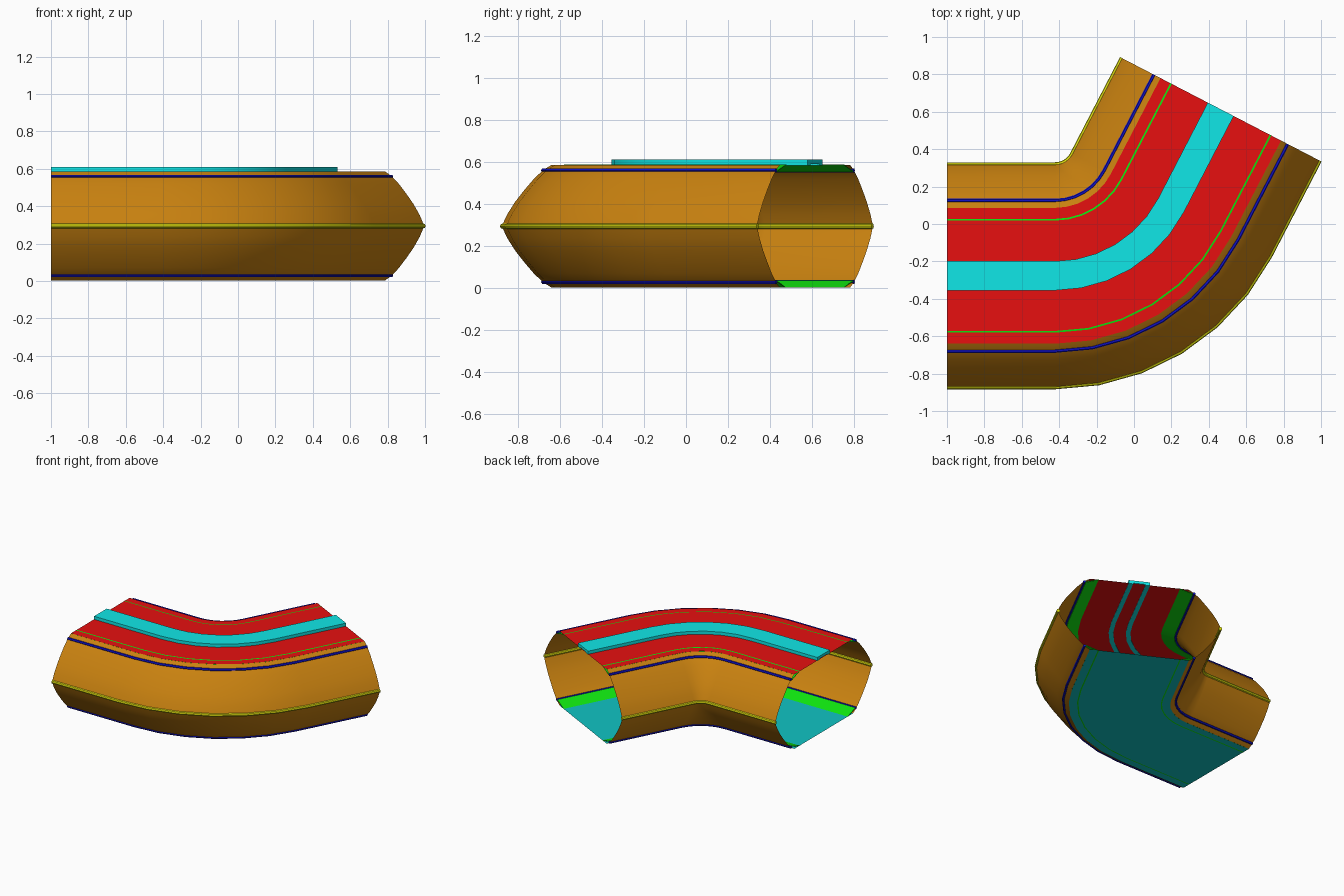
import bpy, bmesh, math
from mathutils import Vector

cube = bpy.data.objects.get("Cube")
if cube:
    bpy.data.objects.remove(cube, do_unlink=True)


def material(name, r, g, b):
    m = bpy.data.materials.new(name)
    m.use_nodes = True
    m.diffuse_color = (r, g, b, 1)
    m.node_tree.nodes["Principled BSDF"].inputs["Base Color"].default_value = (r, g, b, 1)
    return m


LOW = 0.005
orange = material("orange wall", 0.58, 0.22, LOW)
red = material("red ceiling", 0.8, LOW, LOW)
teal = material("teal floor", LOW, 0.55, 0.55)
cyan = material("cyan strip", LOW, 0.8, 0.8)
green = material("green chamfer", LOW, 0.8, LOW)
blue = material("blue trim", LOW, LOW, 0.6)
yellow = material("yellow rail", 0.75, 0.75, LOW)

# Corridor path: straight, bend, straight; each station is (centre, outward direction)
TURN, STEPS, RADIUS, STRAIGHT = math.radians(62.6), 6, 0.7, 0.577
PIVOT = Vector((-0.423, 0.423))
MID = 0.294


def station(t, advance=0.0):
    out = Vector((math.sin(t), -math.cos(t)))
    along = Vector((math.cos(t), math.sin(t)))
    return PIVOT + out * RADIUS + along * advance, out


path = [station(0, -STRAIGHT)]
path += [station(TURN * i / STEPS) for i in range(STEPS + 1)]
path.append(station(TURN, STRAIGHT))


def sweep(name, profile, mat, closed=True):
    """Carry a cross-section of (outward offset, height) points along the path."""
    bm = bmesh.new()
    rings = []
    for centre, out in path:
        ring = []
        for u, z in profile:
            p = centre + out * u
            ring.append(bm.verts.new((p.x, p.y, z)))
        rings.append(ring)
    n = len(profile)
    for a, b in zip(rings, rings[1:]):
        for i in range(n if closed else n - 1):
            j = (i + 1) % n
            bm.faces.new((a[i], a[j], b[j], b[i]))
    if closed:
        bm.faces.new(rings[0])
        bm.faces.new(rings[-1])
    bmesh.ops.recalc_face_normals(bm, faces=bm.faces[:])
    mesh = bpy.data.meshes.new(name)
    bm.to_mesh(mesh)
    bm.free()
    mesh.materials.append(mat)
    obj = bpy.data.objects.new(name, mesh)
    bpy.context.collection.objects.link(obj)
    bpy.ops.object.select_all(action="DESELECT")
    obj.select_set(True)
    bpy.context.view_layer.objects.active = obj
    bpy.ops.object.shade_smooth_by_angle(angle=math.radians(30))
    return obj


def tube(u, z, r, sides):
    turn = 2 * math.pi / sides
    return [(u + r * math.cos(turn * i), z + r * math.sin(turn * i)) for i in range(sides)]


def flip(profile, side, level):
    return [(u * side, MID + (z - MID) * level) for u, z in profile]


# Upper half of the outer wall, and the sloped corner panel inside it
upper = [(0.599, MID), (0.573, 0.35), (0.535, 0.41), (0.492, 0.465),
         (0.447, 0.518), (0.402, 0.561), (0.363, 0.585)]
wall = flip(upper[:0:-1], 1, -1) + upper
chamfer = [(0.295, 0.5865), (0.301, 0.5865), (0.396, 0.557), (0.392, 0.552)]

# Walls, rails, trims and corner panels on both sides
for side, label in ((1, "outer"), (-1, "inner")):
    sweep(label + "_wall", flip(wall, side, 1), orange, closed=False)
    sweep(label + "_rail", tube(0.594 * side, MID, 0.013, 8), yellow)
    for level, height in ((1, "upper"), (-1, "lower")):
        place = label + "_" + height
        sweep(place + "_trim", flip(tube(0.402, 0.559, 0.01, 6), side, level), blue)
        sweep(place + "_corner_panel", flip(chamfer, side, level), green)

# Ceiling and floor sheets
sheet = [(-0.363, 0.5855), (0.363, 0.5855)]
sweep("ceiling", sheet, red, closed=False)
sweep("floor", flip(sheet, 1, -1), teal, closed=False)

# Raised roof strip with two feet showing through the ceiling
half = [(0.078, 0.61), (0.078, 0.583), (0.045, 0.583), (0.045, 0.59)]
sweep("roof_strip", half + flip(half[::-1], -1, 1), cyan)
